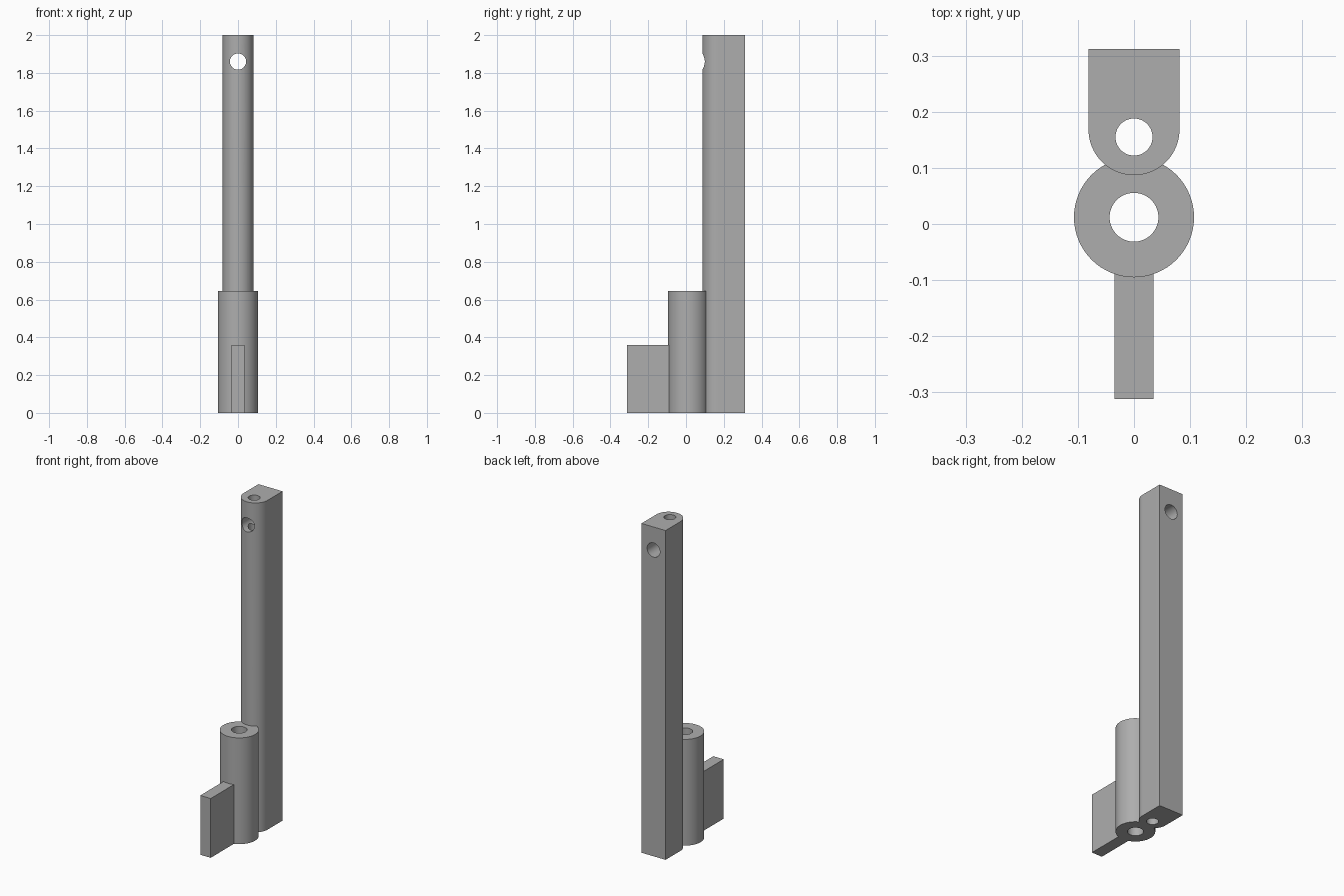
import bpy, bmesh
from math import cos, sin, pi, radians
from mathutils import Matrix, Vector

cube = bpy.data.objects.get("Cube")
if cube:
    bpy.data.objects.remove(cube, do_unlink=True)

SIDES = 64
steel = bpy.data.materials.new("plain_grey")
steel.use_nodes = True
grey = (0.42, 0.42, 0.42, 1)
steel.diffuse_color = grey
steel.node_tree.nodes["Principled BSDF"].inputs["Base Color"].default_value = grey


def extrude(name, outline, height, bottom=0.0, matrix=None):
    """Solid prism from a flat outline."""
    bm = bmesh.new()
    face = bm.faces.new([bm.verts.new((x, y, bottom)) for x, y in outline])
    ext = bmesh.ops.extrude_face_region(bm, geom=[face])
    top = [v for v in ext["geom"] if isinstance(v, bmesh.types.BMVert)]
    bmesh.ops.translate(bm, verts=top, vec=Vector((0, 0, height)))
    if matrix:
        bm.transform(matrix)
    bmesh.ops.recalc_face_normals(bm, faces=bm.faces)
    mesh = bpy.data.meshes.new(name)
    bm.to_mesh(mesh)
    bm.free()
    mesh.materials.append(steel)
    obj = bpy.data.objects.new(name, mesh)
    bpy.context.collection.objects.link(obj)
    return obj


def arc(cy, r, start=0.0, sweep=2 * pi, n=SIDES, closed=True):
    count = n if closed else n + 1
    return [(r * cos(start + sweep * i / n), cy + r * sin(start + sweep * i / n))
            for i in range(count)]


def combine(target, tool, operation):
    """Apply a boolean and discard the tool."""
    mod = target.modifiers.new(operation, "BOOLEAN")
    mod.operation, mod.solver, mod.object = operation, "EXACT", tool
    bpy.context.view_layer.objects.active = target
    bpy.ops.object.modifier_apply(modifier=mod.name)
    bpy.data.objects.remove(tool, do_unlink=True)


# Tall post: flat back, rounded front
half, back = 0.081, 0.312
profile = arc(0.168, half, pi, pi, SIDES // 2, closed=False) + [(half, back), (-half, back)]
post = extrude("post_with_sleeve_and_fin", profile, 2.0)

# Short round sleeve and flat front fin
combine(post, extrude("sleeve", arc(0.012, 0.107), 0.645), "UNION")
fin = [(-0.035, -0.312), (0.035, -0.312), (0.035, -0.075), (-0.035, -0.075)]
combine(post, extrude("fin", fin, 0.36), "UNION")

# Vertical bores through the post and the sleeve
combine(post, extrude("post_bore", arc(0.155, 0.033), 2.4, -0.2), "DIFFERENCE")
combine(post, extrude("sleeve_bore", arc(0.012, 0.0435), 1.0, -0.2), "DIFFERENCE")

# Cross hole from front to back near the top
turn = Matrix.Translation((0, 0, 1.86)) @ Matrix.Rotation(radians(90), 4, "X")
combine(post, extrude("cross_hole", arc(0, 0.043), 1.0, -0.5, turn), "DIFFERENCE")

# Smooth curved walls, sharp edges
bpy.ops.object.select_all(action="DESELECT")
post.select_set(True)
bpy.context.view_layer.objects.active = post
bpy.ops.object.shade_smooth_by_angle(angle=radians(30))
